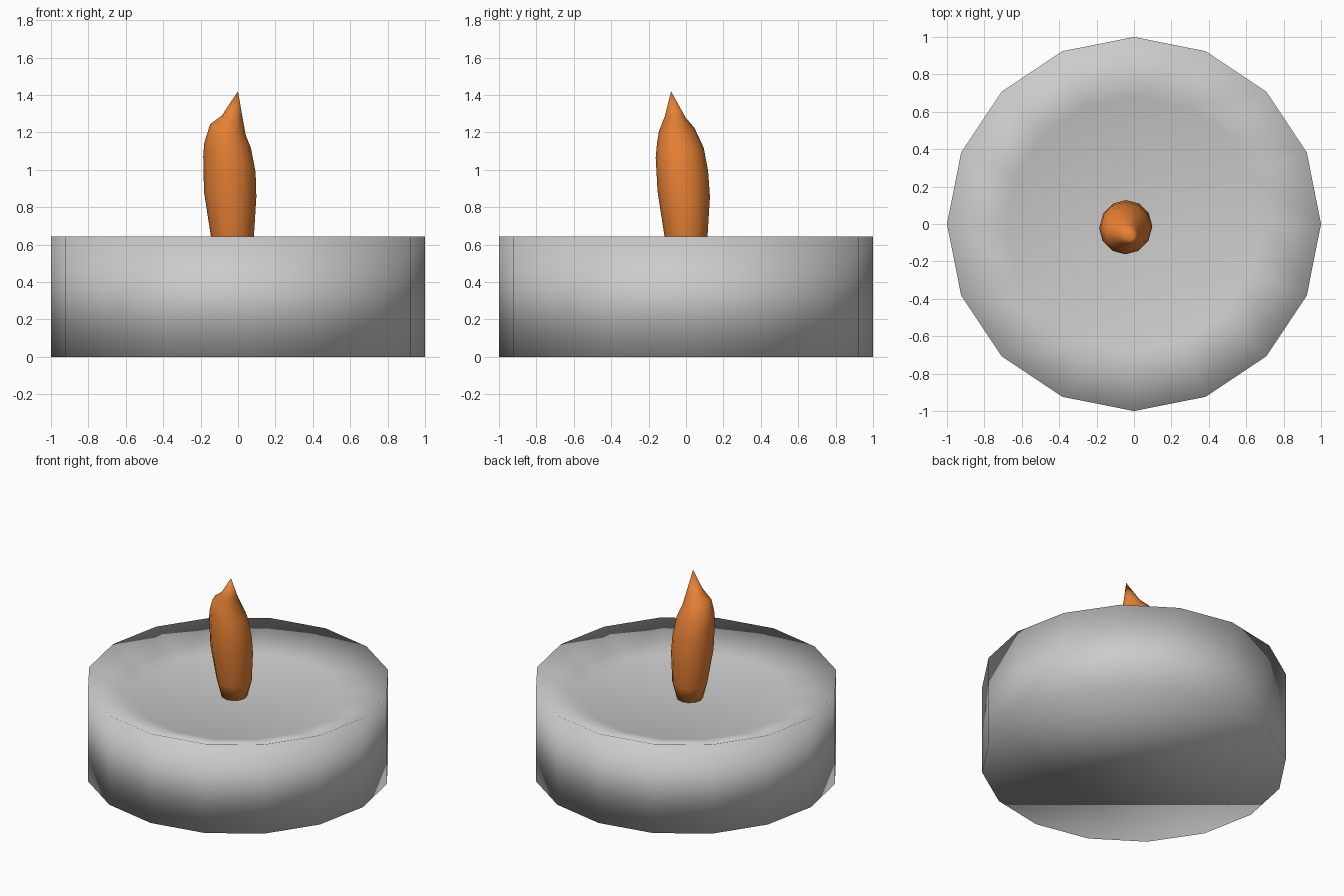
import bpy, bmesh
from math import cos, sin, pi

if "Cube" in bpy.data.objects:
    bpy.data.objects.remove(bpy.data.objects["Cube"])


def lathe(name, sides, rings, tip=None):
    """Skin stacked rings (cx, cy, z, radius, tilt_x, tilt_y); close with caps or a tip."""
    bm = bmesh.new()
    loops = []
    for cx, cy, z, r, tx, ty in rings:
        loop = []
        for i in range(sides):
            a = 2 * pi * i / sides
            x, y = r * cos(a), r * sin(a)
            loop.append(bm.verts.new((cx + x, cy + y, z + tx * x + ty * y)))
        loops.append(loop)
    for low, high in zip(loops, loops[1:]):
        for i in range(sides):
            j = (i + 1) % sides
            bm.faces.new((low[i], low[j], high[j], high[i]))
    bm.faces.new(loops[0][::-1])
    if tip:
        top = bm.verts.new(tip)
        for i in range(sides):
            bm.faces.new((loops[-1][i], loops[-1][(i + 1) % sides], top))
    else:
        bm.faces.new(loops[-1])
    for f in bm.faces:
        f.smooth = True
    mesh = bpy.data.meshes.new(name)
    bm.to_mesh(mesh)
    bm.free()
    obj = bpy.data.objects.new(name, mesh)
    bpy.context.collection.objects.link(obj)
    return obj


# Candle body: 16-sided drum with a dished top
lathe("candle_body", 16, [
    (0, 0, 0.0, 1.0, 0, 0),
    (0, 0, 0.645, 1.0, 0, 0),
    (0, 0, 0.535, 0.68, 0, 0),
])

# Flame: slightly leaning, bulged body drawn to an off-centre tip
flame = lathe("flame", 12, [
    (-0.03, 0.0, 0.53, 0.085, 0, 0),
    (-0.03, 0.0, 0.645, 0.115, 0, 0),
    (-0.042, -0.012, 0.87, 0.14, -0.1, -0.1),
    (-0.046, -0.022, 1.03, 0.14, -0.3, -0.25),
    (-0.056, -0.03, 1.13, 0.125, -0.1, -0.1),
    (-0.054, -0.05, 1.215, 0.095, -0.3, 0.1),
    (-0.031, -0.057, 1.285, 0.055, -0.1, -0.1),
], tip=(0.0, -0.08, 1.42))
mat = bpy.data.materials.new("flame_orange")
mat.diffuse_color = (0.8, 0.22, 0.035, 1)
mat.use_nodes = True
mat.node_tree.nodes["Principled BSDF"].inputs["Base Color"].default_value = mat.diffuse_color
flame.data.materials.append(mat)
